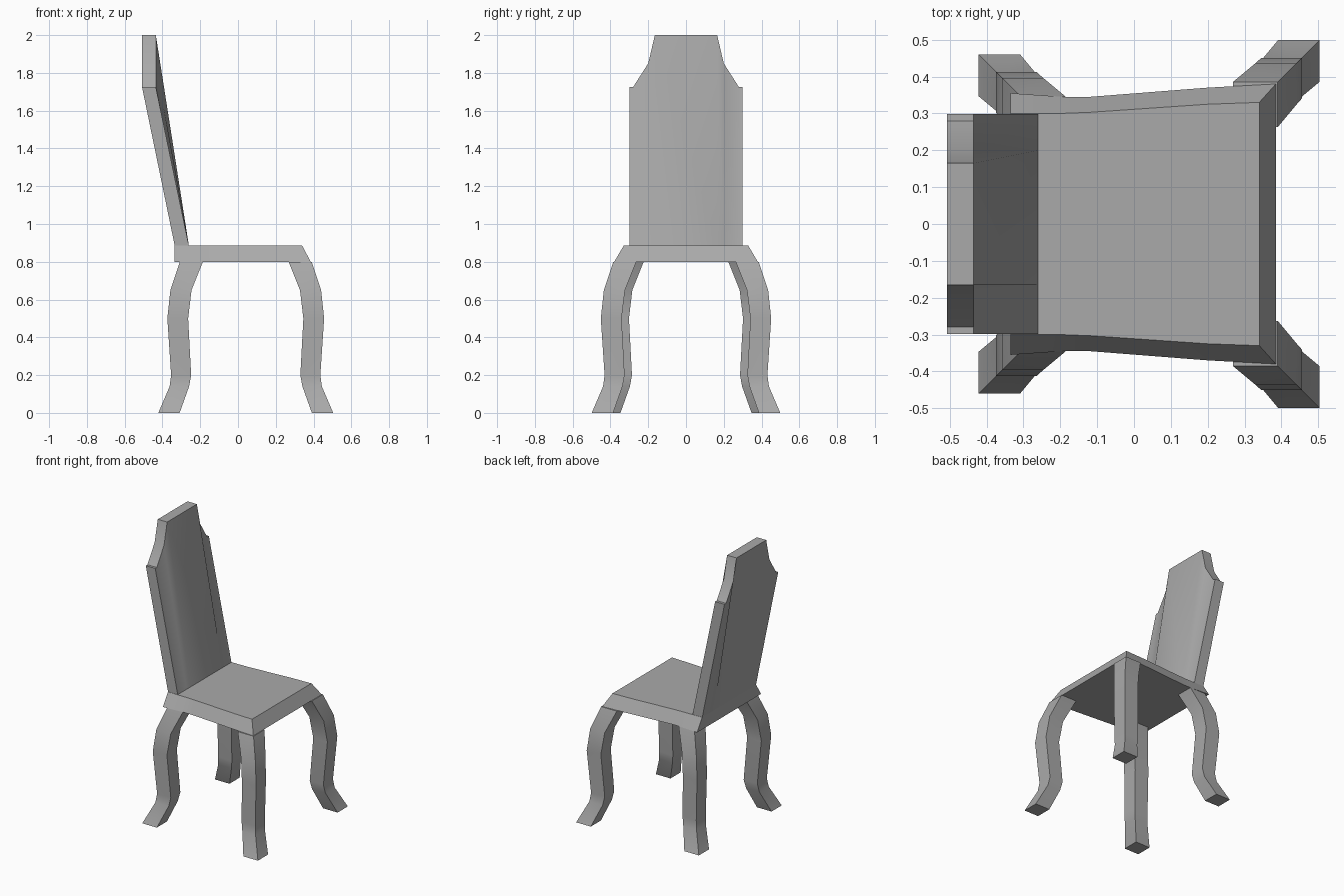
import bpy
import bmesh

cube = bpy.data.objects.get("Cube")
if cube:
    bpy.data.objects.remove(cube, do_unlink=True)

grey = bpy.data.materials.new("plain_grey")
grey.use_nodes = True
colour = (0.4, 0.4, 0.4, 1)
grey.diffuse_color = colour
grey.node_tree.nodes["Principled BSDF"].inputs["Base Color"].default_value = colour


def loft(name, rings):
    """Skin equal-length rings of points and cap both ends."""
    bm = bmesh.new()
    loops = [[bm.verts.new(p) for p in ring] for ring in rings]
    for a, b in zip(loops, loops[1:]):
        for i in range(len(a)):
            j = (i + 1) % len(a)
            bm.faces.new((a[i], a[j], b[j], b[i]))
    bm.faces.new(loops[0])
    bm.faces.new(loops[-1])
    bmesh.ops.recalc_face_normals(bm, faces=bm.faces)
    mesh = bpy.data.meshes.new(name)
    bm.to_mesh(mesh)
    bm.free()
    mesh.materials.append(grey)
    obj = bpy.data.objects.new(name, mesh)
    bpy.context.collection.objects.link(obj)
    bpy.ops.object.select_all(action="DESELECT")
    obj.select_set(True)
    bpy.context.view_layer.objects.active = obj
    bpy.ops.object.shade_smooth_by_angle(angle=0.5)
    return obj


# Seat: gently tapered outline, flaring downwards to meet the legs
def outline(half, z):
    return [(x, y, z) for x, y in half] + [(x, -y, z) for x, y in reversed(half)]


seat_top = [(-0.335, 0.3), (-0.2, 0.3), (-0.12, 0.303), (0.2, 0.325), (0.34, 0.33)]
seat_base = [(-0.335, 0.355), (-0.19, 0.345), (-0.12, 0.345), (0.2, 0.37), (0.385, 0.38)]
loft("seat", [outline(seat_base, 0.8), outline(seat_top, 0.885)])

# Backrest: straight vertical strips, each ending on the stepped crest
crest = [(0.298, 1.725), (0.28, 1.725), (0.2, 1.85), (0.165, 2.0)]
columns = crest + [(-y, z) for y, z in reversed(crest)]
loft("backrest", [
    [(-0.26, y, 0.885), (-0.435, y, z), (-0.508, y, z), (-0.335, y, 0.885)]
    for y, z in columns])

# Legs: square section following a curved outward path (height, outer offset, width)
path = [(0.8, 0.39, 0.122), (0.65, 0.44, 0.112), (0.5, 0.456, 0.11),
        (0.2, 0.436, 0.106), (0.14, 0.444, 0.103), (0, 0.504, 0.113)]
for end, sx, dx, dy in (("front", 1, 0, 0.005), ("rear", -1, 0.082, 0.044)):
    for side, sy in (("left", 1), ("right", -1)):
        rings = []
        for z, outer, w in path:
            x, y = outer - dx, outer - dy
            corners = ((x, y), (x - w, y), (x - w, y - w), (x, y - w))
            rings.append([(sx * a, sy * b, z) for a, b in corners])
        loft(end + "_" + side + "_leg", rings)
